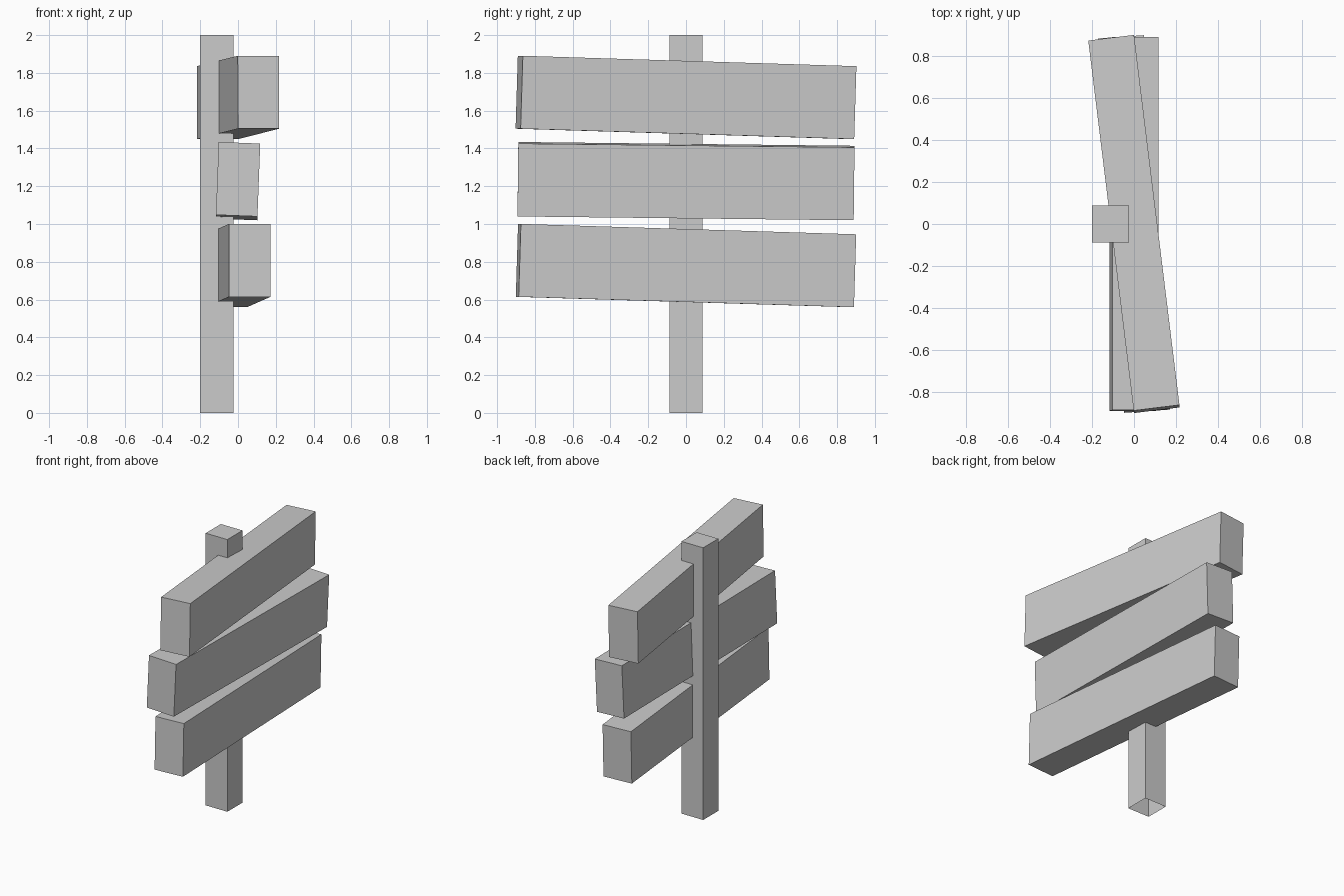
import bpy
import bmesh
from math import radians

if "Cube" in bpy.data.objects:
    bpy.data.objects.remove(bpy.data.objects["Cube"])


def box(name, size, location, rotation=(0, 0, 0), open_bottom=False):
    bm = bmesh.new()
    bmesh.ops.create_cube(bm, size=1)
    bmesh.ops.scale(bm, vec=size, verts=bm.verts)
    if open_bottom:
        bm.normal_update()
        bottom = [f for f in bm.faces if f.normal.z < -0.9]
        bmesh.ops.delete(bm, geom=bottom, context='FACES_ONLY')
    mesh = bpy.data.meshes.new(name)
    bm.to_mesh(mesh)
    bm.free()
    obj = bpy.data.objects.new(name, mesh)
    obj.location = location
    obj.rotation_euler = [radians(a) for a in rotation]
    bpy.context.collection.objects.link(obj)
    return obj


# Upright post, open underneath
box("post", (0.176, 0.176, 2.0), (-0.113, 0, 1.0), open_bottom=True)

# Three crooked sign boards: name, height, (tilt, roll, yaw)
boards = [
    ("bottom_board", 0.78, (-1.77, 0, 4)),
    ("middle_board", 1.227, (-0.65, 2.2, 0)),
    ("top_board", 1.67, (-1.77, 0, 7)),
]
for name, z, rotation in boards:
    box(name, (0.22, 1.78, 0.386), (0, 0, z), rotation)
